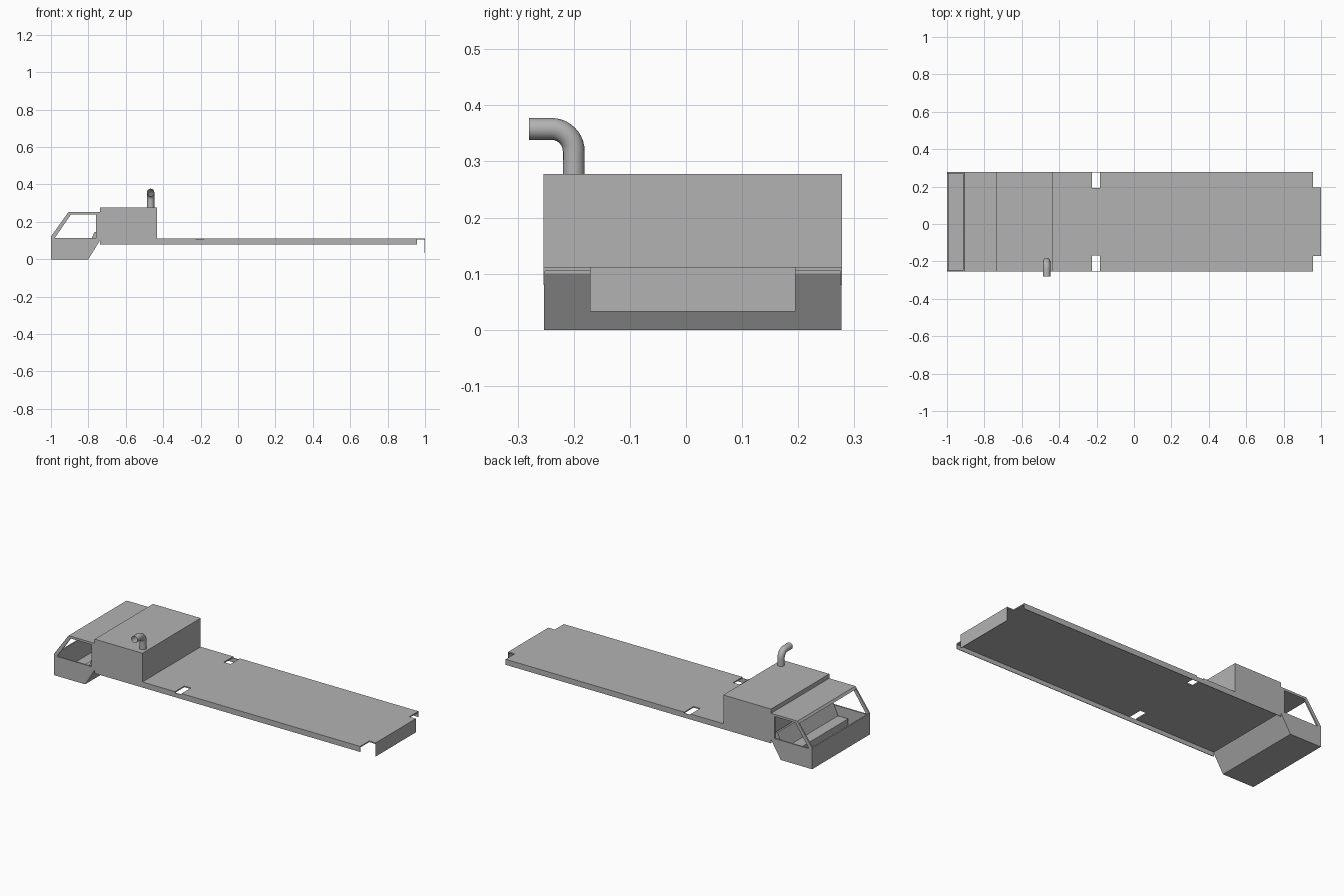
import bpy, bmesh, math
from mathutils import Vector

if "Cube" in bpy.data.objects:
    bpy.data.objects.remove(bpy.data.objects["Cube"])

grey = bpy.data.materials.new("body grey")
grey.diffuse_color = (0.45, 0.45, 0.45, 1)
grey.use_nodes = True
grey.node_tree.nodes["Principled BSDF"].inputs["Base Color"].default_value = grey.diffuse_color

Y0, Y1 = -0.254, 0.278      # body sides
T = 0.008                   # sheet thickness


def prism(name, outline, direction, to3d):
    """Extrude a flat outline; to3d maps the 2D points into space."""
    bm = bmesh.new()
    face = bm.faces.new([bm.verts.new(to3d(*p)) for p in outline])
    ext = bmesh.ops.extrude_face_region(bm, geom=[face])
    bmesh.ops.translate(bm, vec=Vector(direction),
                        verts=[v for v in ext["geom"] if isinstance(v, bmesh.types.BMVert)])
    bmesh.ops.recalc_face_normals(bm, faces=bm.faces)
    me = bpy.data.meshes.new(name)
    bm.to_mesh(me)
    bm.free()
    me.materials.append(grey)
    ob = bpy.data.objects.new(name, me)
    bpy.context.collection.objects.link(ob)
    return ob


def side_prism(name, outline, y0, y1):
    return prism(name, outline, (0, y1 - y0, 0), lambda x, z: (x, y0, z))


def box(name, x0, x1, y0, y1, z0, z1):
    return side_prism(name, [(x0, z0), (x1, z0), (x1, z1), (x0, z1)], y0, y1)


# Deck plate with side notches and a narrower tail
half = [(-0.225, Y0), (-0.225, -0.168), (-0.183, -0.168), (-0.183, Y0),
        (0.958, Y0), (0.958, -0.171), (1.0, -0.171)]
mirrored = [(x, Y0 + Y1 - y) for x, y in reversed(half)]
deck = [(-0.738, Y0)] + half + mirrored + [(-0.738, Y1)]
prism("deck_plate", deck, (0, 0, 0.007), lambda x, y: (x, y, 0.105))

# Side skirts and tail plate
for y, n in ((Y0, "right"), (Y1 - 0.003, "left")):
    box("skirt_" + n, -0.738, 0.958, y, y + 0.003, 0.08, 0.1055)
box("tail_plate", 0.997, 1.0, -0.171, 0.195, 0.033, 0.1055)

# Engine housing
box("engine_housing", -0.738, -0.433, Y0, Y1, 0.112, 0.278)

# Cab sides: lower panel, front pillar, rear pillar
C0, C1 = Y0 + 0.001, Y1 - 0.001
lower = [(-1, 0), (-0.8, 0), (-0.738, 0.1), (-0.738, 0.113), (-1, 0.113)]
pillar = [(-1, 0.113), (-1, 0.122), (-0.906, 0.253), (-0.894, 0.238), (-0.98, 0.113)]
for y, n in ((C0, "right"), (C1 - T, "left")):
    side_prism("cab_side_" + n, lower, y, y + T)
    side_prism("windscreen_pillar_" + n, pillar, y, y + T)
    box("rear_pillar_" + n, -0.76, -0.738, y, y + T, 0.113, 0.24)

# Cab shell running across the width
box("cab_floor", -1, -0.8, C0, C1, 0, 0.006)
box("cab_front", -1, -0.992, C0, C1, 0, 0.122)
side_prism("cab_rear_slope", [(-0.8, 0), (-0.738, 0.1), (-0.738, 0.113),
                              (-0.746, 0.113), (-0.808, 0.004)], C0, C1)
side_prism("cab_roof", [(-0.906, 0.253), (-0.915, 0.24), (-0.738, 0.24),
                        (-0.738, 0.253)], C0, C1)
box("cab_back_wall", -0.748, -0.738, C0, C1, 0.1, 0.245)

# Bench seat with leaning backrest
side_prism("seat", [(-0.87, 0.006), (-0.805, 0.006), (-0.755, 0.095), (-0.757, 0.145),
                    (-0.768, 0.145), (-0.805, 0.06), (-0.87, 0.06)], C0 + 0.015, C1 - 0.015)

# Exhaust pipe: straight rise, quarter bend, open end
cu = bpy.data.curves.new("exhaust_path", "CURVE")
cu.dimensions = "3D"
cu.bevel_depth = 0.0195
cu.bevel_resolution = 6
path = [(-0.2, 0.27), (-0.2, 0.318)]
for i in range(1, 11):
    a = math.radians(i * 9)
    path.append((-0.24 + 0.04 * math.cos(a), 0.318 + 0.04 * math.sin(a)))
path.append((-0.28, 0.358))
sp = cu.splines.new("POLY")
sp.points.add(len(path) - 1)
for pt, (y, z) in zip(sp.points, path):
    pt.co = (-0.467, y, z, 1)
cu.materials.append(grey)
pipe = bpy.data.objects.new("exhaust_pipe", cu)
bpy.context.collection.objects.link(pipe)
bpy.context.view_layer.objects.active = pipe
pipe.select_set(True)
bpy.ops.object.convert(target="MESH")
bpy.ops.object.shade_smooth_by_angle()
